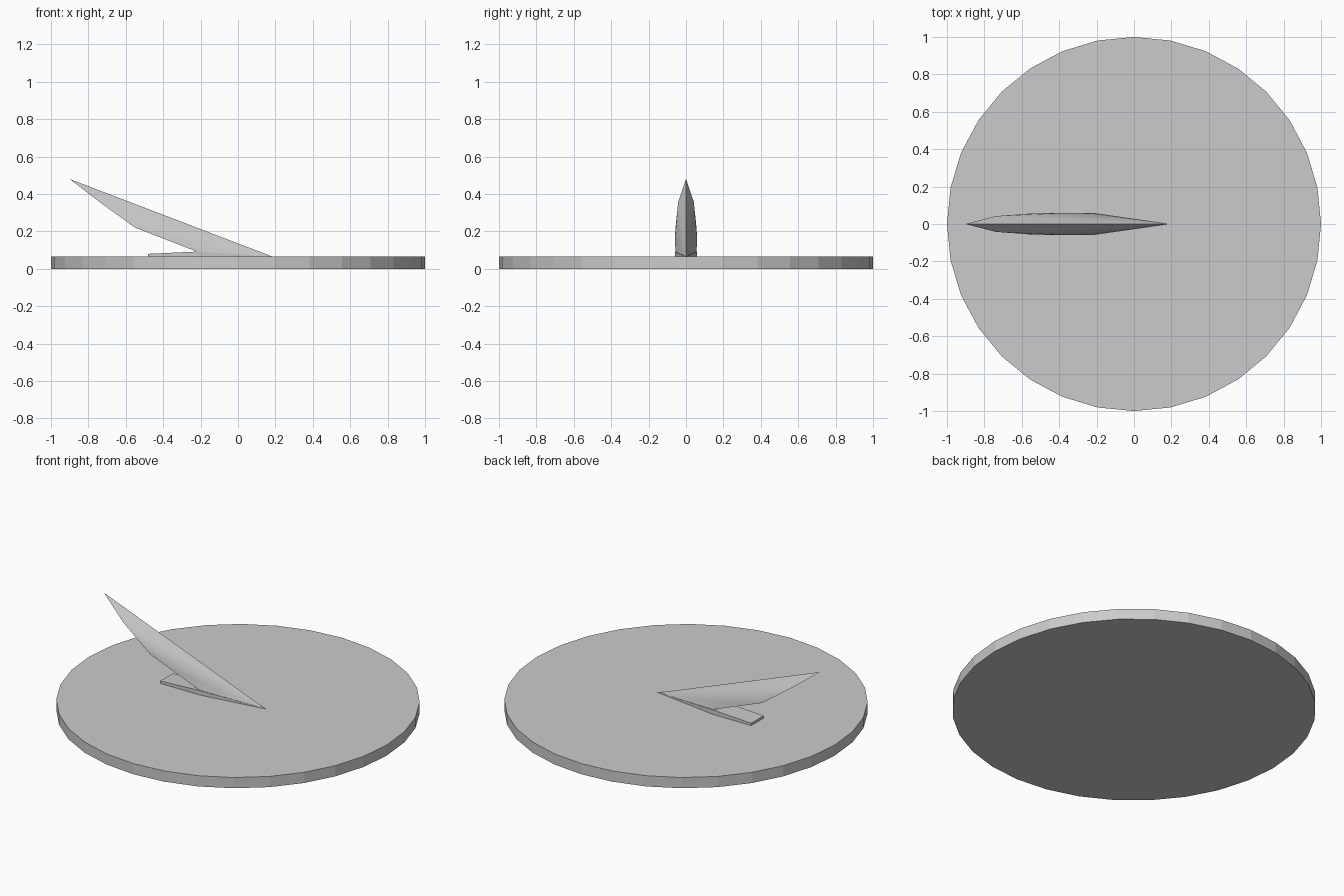
import bpy, bmesh, math

if "Cube" in bpy.data.objects:
    bpy.data.objects.remove(bpy.data.objects["Cube"])


def hull_object(name, profile):
    """Convex solid from (x, half_width, z) points mirrored across y = 0."""
    bm = bmesh.new()
    for x, w, z in profile:
        for s in ((1, -1) if w else (0,)):
            bm.verts.new((x, s * w, z))
    out = bmesh.ops.convex_hull(bm, input=bm.verts[:])
    loose = [v for v in bm.verts if not v.link_faces]
    bmesh.ops.delete(bm, geom=loose, context='VERTS')
    bmesh.ops.recalc_face_normals(bm, faces=bm.faces[:])
    mesh = bpy.data.meshes.new(name)
    bm.to_mesh(mesh)
    bm.free()
    obj = bpy.data.objects.new(name, mesh)
    bpy.context.collection.objects.link(obj)
    return obj


def smooth(obj, degrees):
    bpy.ops.object.select_all(action='DESELECT')
    obj.select_set(True)
    bpy.context.view_layer.objects.active = obj
    bpy.ops.object.shade_smooth_by_angle(angle=math.radians(degrees))


# Round dial plate
bpy.ops.mesh.primitive_cylinder_add(vertices=32, radius=1, depth=0.065,
                                    location=(0, 0, 0.0325))
bpy.context.object.name = "dial_plate"

# Slanted pointer: straight ridge from tip to toe, bellied sides, keel below
blade = hull_object("pointer_blade", [
    (-0.90, 0, 0.48),
    (-0.74, 0.042, 0.357),
    (-0.55, 0.056, 0.22),
    (-0.34, 0.06, 0.158),
    (-0.22, 0.056, 0.092),
    (0.19, 0, 0.063),
])
smooth(blade, 30)

# Thin foot that fixes the pointer to the plate
hull_object("pointer_foot", [
    (-0.48, 0.06, 0.06),
    (-0.48, 0.06, 0.08),
    (-0.22, 0.06, 0.06),
    (-0.22, 0.06, 0.092),
    (0.19, 0, 0.06),
    (0.19, 0, 0.066),
])
